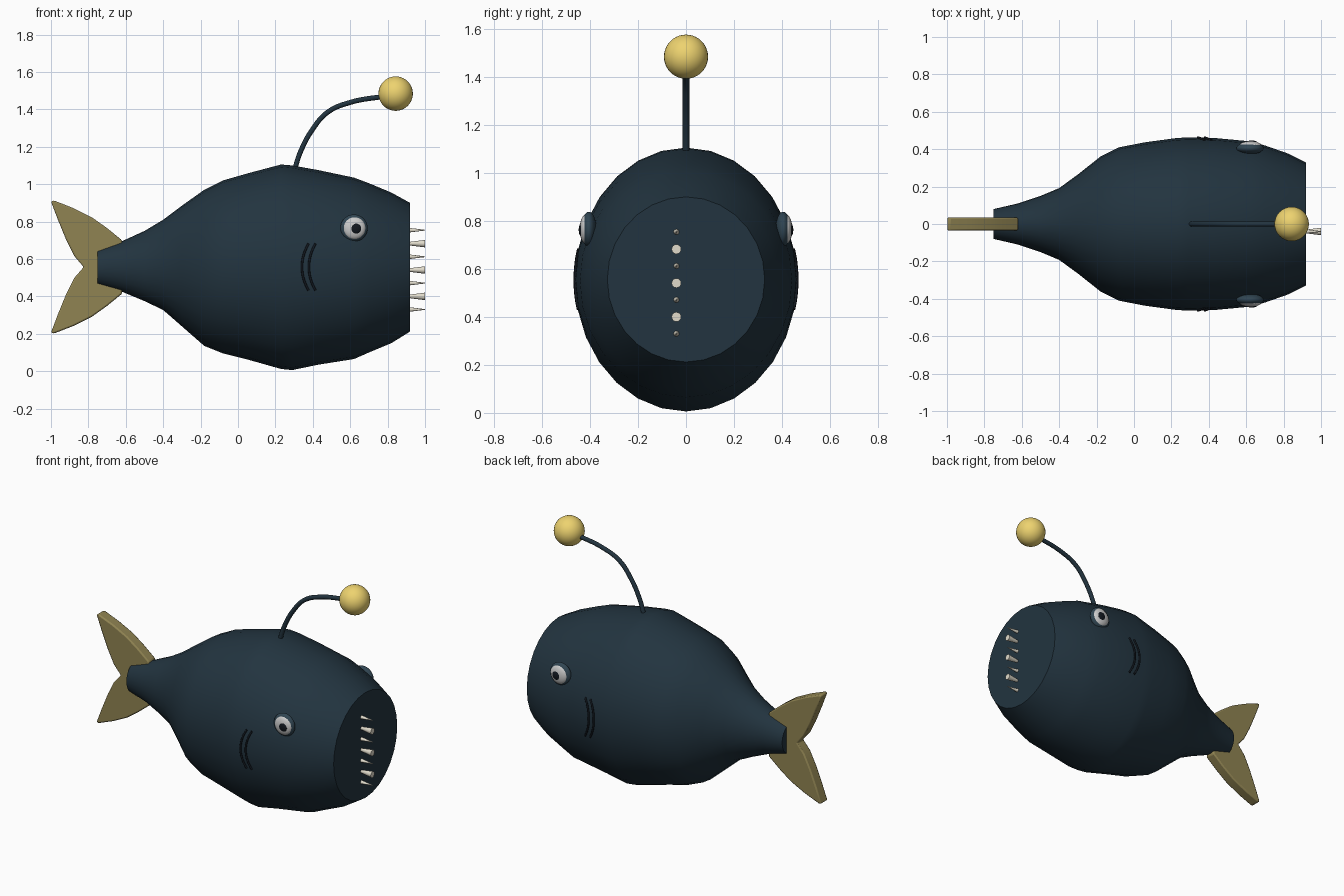
import bpy, bmesh
from math import sin, cos, pi, sqrt
from mathutils import Matrix, Vector

if "Cube" in bpy.data.objects:
    bpy.data.objects.remove(bpy.data.objects["Cube"])


def mat(name, r, g, b):
    m = bpy.data.materials.new(name)
    m.diffuse_color = (r, g, b, 1)
    m.use_nodes = True
    m.node_tree.nodes["Principled BSDF"].inputs["Base Color"].default_value = m.diffuse_color
    return m


SKIN = mat("skin", 0.016, 0.034, 0.05)
DARK = mat("dark", 0.006, 0.009, 0.014)
RIM = mat("eye_rim", 0.03, 0.06, 0.085)
FIN = mat("fin", 0.28, 0.23, 0.085)
GLOW = mat("glow", 0.85, 0.65, 0.16)
WHITE = mat("white", 0.75, 0.77, 0.75)
BONE = mat("bone", 0.75, 0.71, 0.6)


def from_bm(name, bm, material, angle=0.6):
    bmesh.ops.recalc_face_normals(bm, faces=bm.faces)
    me = bpy.data.meshes.new(name)
    bm.to_mesh(me)
    bm.free()
    ob = bpy.data.objects.new(name, me)
    bpy.context.collection.objects.link(ob)
    me.materials.append(material)
    bpy.ops.object.select_all(action='DESELECT')
    ob.select_set(True)
    bpy.context.view_layer.objects.active = ob
    bpy.ops.object.shade_smooth_by_angle(angle=angle)
    return ob


def ball(name, loc, scale, material):
    bm = bmesh.new()
    bmesh.ops.create_uvsphere(bm, u_segments=32, v_segments=20, radius=1,
        matrix=Matrix.Translation(loc) @ Matrix.Diagonal((*scale, 1)))
    return from_bm(name, bm, material)


def cone_x(name, x0, x1, y, z, r0, r1, material, n=16):
    bm = bmesh.new()
    bmesh.ops.create_cone(bm, cap_ends=True, segments=n, radius1=r0, radius2=r1, depth=x1 - x0,
        matrix=Matrix.Translation(((x0 + x1) / 2, y, z)) @ Matrix.Rotation(pi / 2, 4, 'Y'))
    return from_bm(name, bm, material)


def tube(name, pts, r, material):
    cu = bpy.data.curves.new(name, 'CURVE')
    cu.dimensions = '3D'
    cu.bevel_depth = r
    cu.bevel_resolution = 3
    cu.use_fill_caps = True
    sp = cu.splines.new('BEZIER')
    sp.bezier_points.add(len(pts) - 1)
    for bp, p in zip(sp.bezier_points, pts):
        bp.co = p
        bp.handle_left_type = bp.handle_right_type = 'AUTO'
    ob = bpy.data.objects.new(name, cu)
    bpy.context.collection.objects.link(ob)
    cu.materials.append(material)
    return ob


# body sections: x, bottom z, top z, half width
SECTIONS = [(-0.75, 0.46, 0.65, 0.08), (-0.62, 0.425, 0.695, 0.11), (-0.5, 0.375, 0.75, 0.15),
            (-0.4, 0.327, 0.81, 0.192), (-0.3, 0.24, 0.885, 0.265), (-0.18, 0.135, 0.97, 0.36),
            (-0.08, 0.095, 1.02, 0.41), (0.06, 0.06, 1.06, 0.437), (0.23, 0.012, 1.105, 0.46),
            (0.29, 0.006, 1.1, 0.463), (0.43, 0.035, 1.075, 0.46), (0.62, 0.065, 1.035, 0.442),
            (0.7, 0.1, 1.005, 0.42), (0.82, 0.15, 0.955, 0.378), (0.92, 0.212, 0.9, 0.328)]
N = 28
bm = bmesh.new()
rings = []
for x, zb, zt, w in SECTIONS:
    rings.append([bm.verts.new((x, w * sin(2 * pi * i / N),
                                (zb + zt) / 2 + (zt - zb) / 2 * cos(2 * pi * i / N)))
                  for i in range(N)])
for a, b in zip(rings, rings[1:]):
    for i in range(N):
        bm.faces.new((a[i], a[(i + 1) % N], b[(i + 1) % N], b[i]))
bm.faces.new(rings[0])
bm.faces.new(rings[-1])
from_bm("body", bm, SKIN)


def half_width(x, z):
    for (x0, b0, t0, w0), (x1, b1, t1, w1) in zip(SECTIONS, SECTIONS[1:]):
        if x0 <= x <= x1:
            f = (x - x0) / (x1 - x0)
            zb, zt, w = b0 + f * (b1 - b0), t0 + f * (t1 - t0), w0 + f * (w1 - w0)
            u = (z - (zb + zt) / 2) / ((zt - zb) / 2)
            return w * sqrt(max(0, 1 - u * u))


# tail stub and two-lobed tail fin
cone_x("tail_stub", -0.775, -0.74, 0, 0.557, 0.035, 0.035, SKIN, 12)
upper = [(-0.62, 0.70), (-0.70, 0.765), (-0.78, 0.822), (-0.88, 0.872), (-0.985, 0.913), (-1.0, 0.908),
         (-0.965, 0.815), (-0.92, 0.705), (-0.875, 0.615), (-0.825, 0.557)]
lower = [(x, 1.114 - z) for x, z in reversed(upper[:-1])]
bm = bmesh.new()
f = bm.faces.new([bm.verts.new((x, -0.035, z)) for x, z in upper + lower])
ext = bmesh.ops.extrude_face_region(bm, geom=[f])
bmesh.ops.translate(bm, vec=(0, 0.07, 0),
                    verts=[v for v in ext['geom'] if isinstance(v, bmesh.types.BMVert)])
tail = from_bm("tail_fin", bm, FIN)
bev = tail.modifiers.new("soft_edge", 'BEVEL')
bev.width = 0.008
bev.segments = 2

# lure
tube("lure_stalk", [(0.3, 0, 1.07), (0.335, 0, 1.175), (0.4, 0, 1.295), (0.48, 0, 1.385),
                    (0.6, 0, 1.437), (0.8, 0, 1.472)], 0.014, SKIN)
ball("lure_bulb", (0.843, 0, 1.484), (0.092,) * 3, GLOW)

# eyes and gills on both sides
for side, s in (("right", -1), ("left", 1)):
    ball("eye_rim_" + side, (0.62, s * 0.405, 0.765), (0.073, 0.032, 0.073), RIM)
    ball("eye_white_" + side, (0.622, s * 0.418, 0.765), (0.06, 0.025, 0.06), WHITE)
    ball("pupil_" + side, (0.63, s * 0.434, 0.763), (0.03, 0.013, 0.03), DARK)
    for k in range(2):
        pts = []
        for i in range(7):
            t = i / 3 - 1
            x = 0.342 + 0.037 * k + 0.035 * t * t
            z = 0.557 + 0.125 * t
            pts.append((x, s * (half_width(x, z) + 0.001), z))
        tube(f"gill_{side}_{k}", pts, 0.006, DARK)

# teeth: large ones widen outwards, small ones point outwards
for i, z in enumerate((0.682, 0.541, 0.4)):
    cone_x(f"large_tooth_{i}", 0.89, 1.0, -0.04, z, 0.006, 0.02, BONE)
for i, z in enumerate((0.754, 0.612, 0.471, 0.33)):
    cone_x(f"small_tooth_{i}", 0.9, 1.0, -0.04, z, 0.014, 0.002, BONE)
